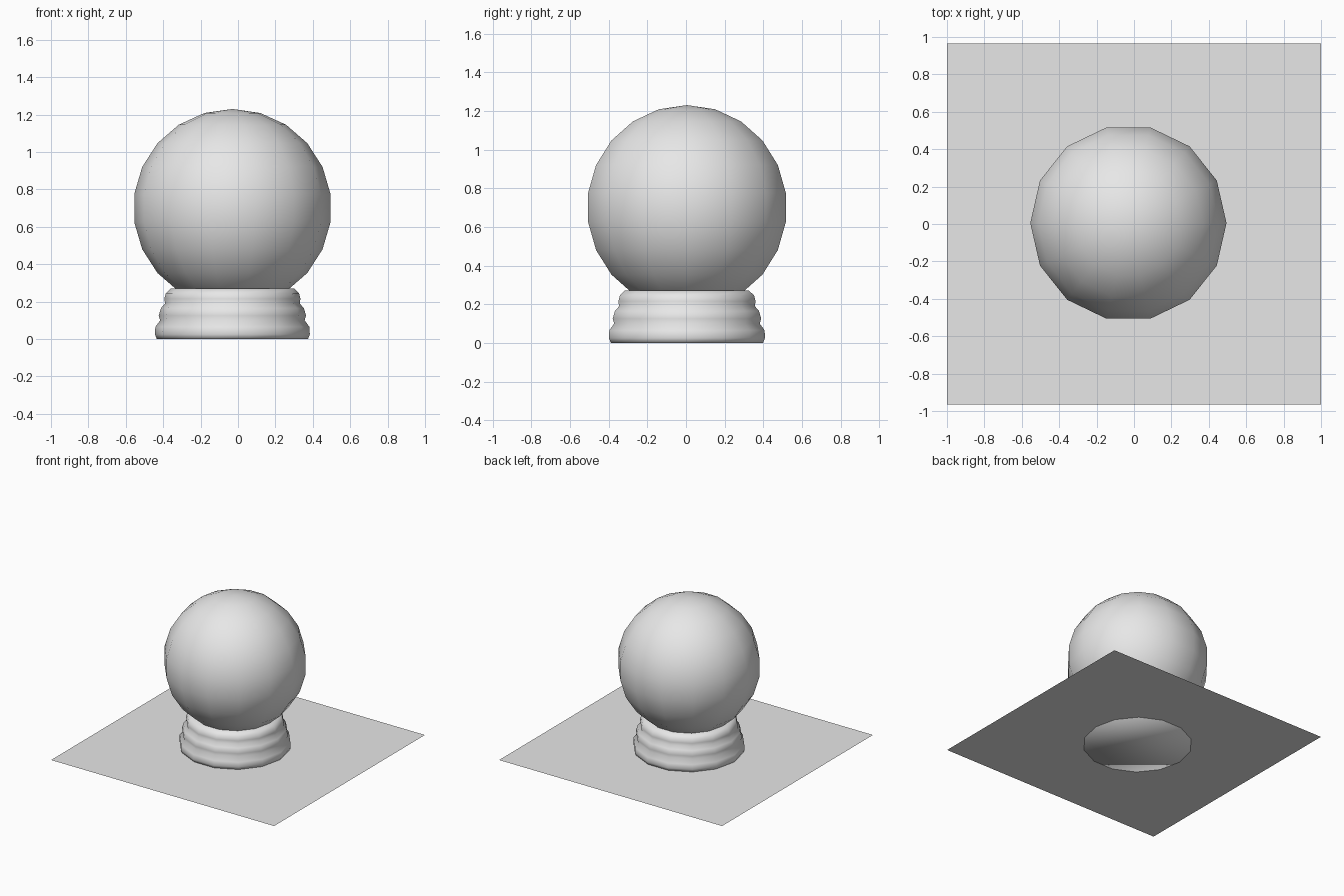
import bpy, bmesh, math

if "Cube" in bpy.data.objects:
    bpy.data.objects.remove(bpy.data.objects["Cube"])

SIDES = 14            # segments around both round parts
CX, CY = -0.03, 0.005  # shared axis of globe and stand

grey = bpy.data.materials.new("light_grey")
grey.diffuse_color = (0.8, 0.8, 0.8, 1)
grey.use_nodes = True
grey.node_tree.nodes["Principled BSDF"].inputs["Base Color"].default_value = grey.diffuse_color


def add_object(name, bm, smooth):
    bmesh.ops.recalc_face_normals(bm, faces=bm.faces)
    for f in bm.faces:
        f.smooth = smooth
    mesh = bpy.data.meshes.new(name)
    bm.to_mesh(mesh)
    bm.free()
    mesh.materials.append(grey)
    ob = bpy.data.objects.new(name, mesh)
    bpy.context.collection.objects.link(ob)
    return ob


def lathe(name, profile):
    """Turn (radius, z) points around the vertical axis and cap both ends."""
    bm = bmesh.new()
    rings = []
    for r, z in profile:
        if r < 1e-6:
            rings.append([bm.verts.new((0, 0, z))] * SIDES)
        else:
            rings.append([bm.verts.new((r * math.cos(2 * math.pi * i / SIDES),
                                        r * math.sin(2 * math.pi * i / SIDES), z))
                          for i in range(SIDES)])
    for a, b in zip(rings, rings[1:]):
        for i in range(SIDES):
            j = (i + 1) % SIDES
            corners = list(dict.fromkeys((a[i], a[j], b[j], b[i])))
            bm.faces.new(corners)
    for ring in (rings[0], rings[-1]):
        if len(set(ring)) == SIDES:
            bm.faces.new(ring)
    ob = add_object(name, bm, True)
    ob.location = (CX, CY, 0)
    return ob


# Globe: low-poly ball with eleven bands from pole to pole
R, CZ, BANDS = 0.53, 0.70, 11
lathe("globe", [(R * math.sin(math.pi * k / BANDS), CZ - R * math.cos(math.pi * k / BANDS))
                for k in range(BANDS + 1)])

# Stand: three stacked rounded mouldings
lathe("stand", [(0.404, 0.0), (0.414, 0.025), (0.412, 0.065), (0.386, 0.10),
                (0.394, 0.125), (0.382, 0.165), (0.360, 0.19), (0.364, 0.215),
                (0.356, 0.245), (0.330, 0.27)])

# Thin single-sided sheet under the stand
bm = bmesh.new()
bm.faces.new([bm.verts.new((x, y, 0.003)) for x, y in
              ((-1, -0.966), (1, -0.966), (1, 0.966), (-1, 0.966))])
sheet = add_object("floor_sheet", bm, False)
